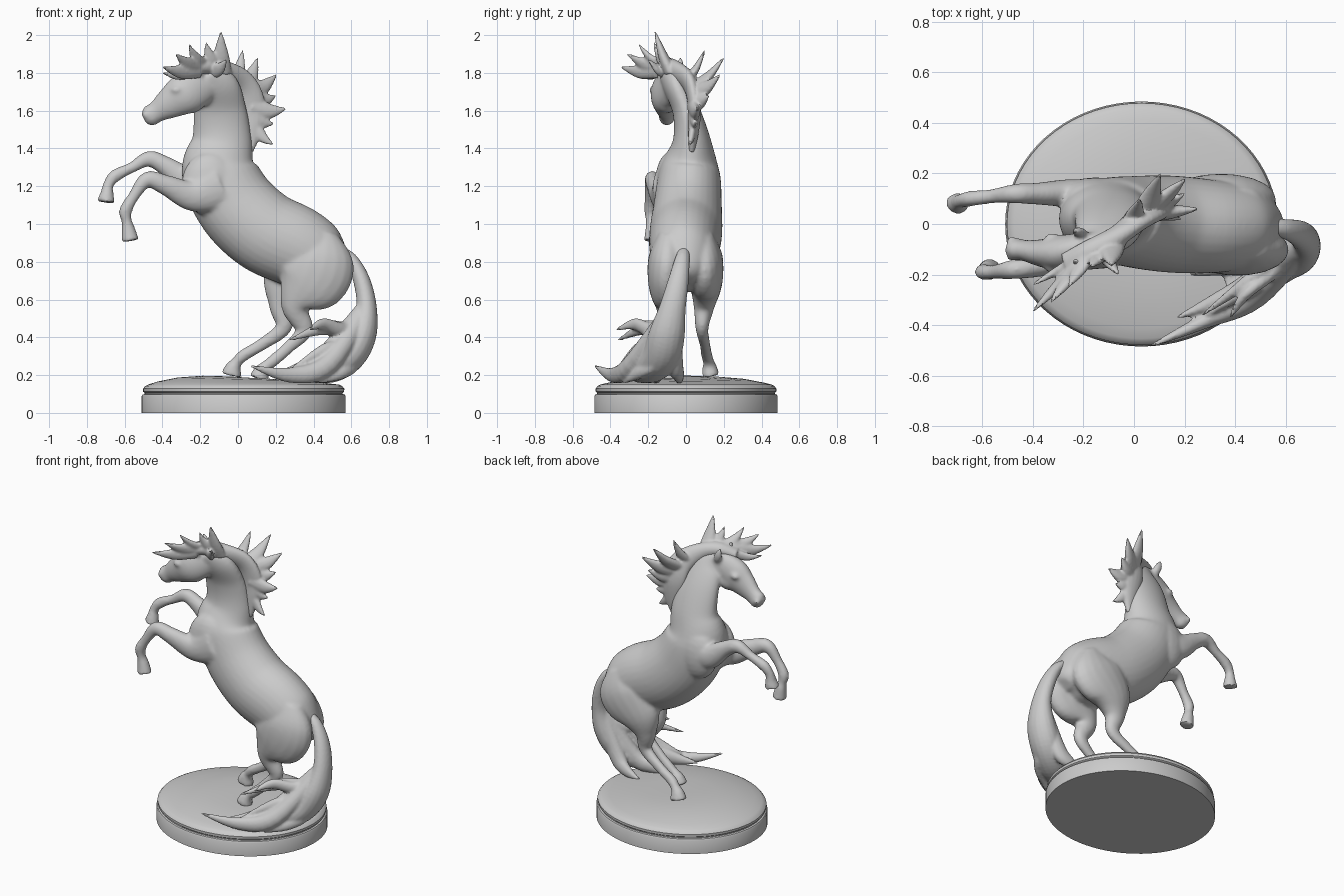
import bpy, bmesh, math
from mathutils import Vector


def spline(pts, steps):
    """Catmull-Rom through rows of (x, y, z, depth, half width)."""
    p = [pts[0]] + list(pts) + [pts[-1]]
    out = []
    for i in range(1, len(p) - 2):
        for s in range(steps):
            t = s / steps
            out.append([0.5 * (2 * b + (c - a) * t + (2 * a - 5 * b + 4 * c - d) * t * t
                               + (3 * b - a - 3 * c + d) * t ** 3)
                        for a, b, c, d in zip(p[i - 1], p[i], p[i + 1], p[i + 2])])
    out.append(list(pts[-1]))
    return out


def loft(bm, pts, steps=6, n=18):
    """Closed tube with elliptical sections; half width lies along y."""
    rows = spline(pts, steps)
    pos = [Vector(r[:3]) for r in rows]
    rings = []
    for i, r in enumerate(rows):
        t = (pos[min(i + 1, len(pos) - 1)] - pos[max(i - 1, 0)]).normalized()
        side = (Vector((0, 1, 0)) - t * t.y).normalized()
        up = t.cross(side)
        rings.append([bm.verts.new(pos[i] + up * r[3] * math.cos(k * math.tau / n)
                                   + side * r[4] * math.sin(k * math.tau / n)) for k in range(n)])
    faces = [bm.faces.new((a[k], a[(k + 1) % n], b[(k + 1) % n], b[k]))
             for a, b in zip(rings, rings[1:]) for k in range(n)]
    faces += [bm.faces.new(rings[0]), bm.faces.new(rings[-1])]
    bmesh.ops.recalc_face_normals(bm, faces=faces)


def ball(bm, c, size):
    vs = bmesh.ops.create_uvsphere(bm, u_segments=20, v_segments=12, radius=1)['verts']
    for v in vs:
        v.co = Vector(c) + Vector(a * b for a, b in zip(v.co, size))


def finish(bm, name, voxel=None, smooth=0):
    me = bpy.data.meshes.new(name)
    bm.to_mesh(me)
    bm.free()
    ob = bpy.data.objects.new(name, me)
    bpy.context.collection.objects.link(ob)
    bpy.ops.object.select_all(action='DESELECT')
    ob.select_set(True)
    bpy.context.view_layer.objects.active = ob
    if voxel:
        m = ob.modifiers.new('fuse', 'REMESH')
        m.mode, m.voxel_size = 'VOXEL', voxel
        if smooth:
            s = ob.modifiers.new('soften', 'SMOOTH')
            s.factor, s.iterations = 0.5, smooth
        bpy.ops.object.convert(target='MESH')
    bpy.ops.object.shade_smooth_by_angle(angle=math.radians(40))
    return ob


# oval base with groove and low mound
bm = bmesh.new()
profile = [(1, 0), (1, .088), (.99, .097), (.97, .1), (.97, .106), (.985, .112), (.987, .128),
           (.965, .142), (.935, .15), (.85, .16), (.65, .178), (.4, .187), (.15, .188)]
n = 72
rings = []
for r, z in profile:
    ring = []
    for k in range(n):
        a = k * math.tau / n
        x = math.cos(a) * r * .54
        tilt = -.03 * x * (1 - r) / .4 if r < .9 else 0
        ring.append(bm.verts.new((x + .03, math.sin(a) * r * .485, z + tilt)))
    rings.append(ring)
for a, b in zip(rings, rings[1:]):
    for k in range(n):
        bm.faces.new((a[k], a[(k + 1) % n], b[(k + 1) % n], b[k]))
bm.faces.new(rings[0][::-1])
bm.faces.new(rings[-1])
finish(bm, 'base')

# horse: trunk and neck
bm = bmesh.new()
loft(bm, [(-.17, -.1, 1.8, .05, .045), (-.115, -.06, 1.73, .115, .062), (-.095, 0, 1.6, .14, .072),
          (-.085, .03, 1.44, .16, .102), (-.1, .02, 1.28, .2, .16), (-.01, .01, 1.1, .215, .18),
          (.14, 0, .96, .22, .192), (.31, -.01, .88, .215, .185), (.43, -.01, .8, .19, .165),
          (.52, -.01, .74, .11, .11), (.55, -.01, .71, .04, .05)], n=32)
# head
loft(bm, [(-.1, -.06, 1.77, .05, .04), (-.19, -.09, 1.735, .1, .058), (-.28, -.115, 1.69, .11, .072),
          (-.36, -.115, 1.64, .085, .056), (-.43, -.105, 1.595, .058, .042), (-.47, -.1, 1.57, .056, .044),
          (-.497, -.097, 1.555, .032, .028)], n=24)
ball(bm, (-.25, -.105, 1.655), (.075, .064, .07))
for s in (-1, 1):
    # brows, nostrils, ears
    ball(bm, (-.325, -.115 + s * .06, 1.71), (.03, .02, .02))
    ball(bm, (-.485, -.098 + s * .032, 1.578), (.019, .018, .02))
    loft(bm, [(-.2, -.09 + s * .045, 1.79, .027, .022), (-.22, -.09 + s * .06, 1.835, .026, .02),
              (-.235, -.09 + s * .06, 1.885, .008, .008)], n=10)
    # shoulders
    ball(bm, (-.15, .01 + s * .095, 1.21), (.15, .08, .17))
# far hind leg
loft(bm, [(.43, .08, .94, .08, .06), (.38, .1, .81, .2, .095), (.275, .105, .68, .155, .085),
          (.235, .095, .56, .072, .055), (.24, .085, .45, .044, .035), (.13, .1, .365, .033, .028),
          (.03, .11, .305, .032, .03), (-.005, .12, .27, .03, .03), (-.025, .125, .24, .043, .039),
          (-.035, .13, .2, .058, .048)])
# near hind leg
loft(bm, [(.45, -.08, .95, .08, .06), (.43, -.1, .82, .19, .098), (.38, -.11, .69, .19, .09),
          (.305, -.1, .56, .078, .06), (.35, -.09, .44, .047, .037), (.27, -.09, .35, .033, .028),
          (.185, -.09, .275, .032, .03), (.15, -.09, .25, .029, .029), (.125, -.09, .22, .042, .04),
          (.11, -.09, .18, .054, .048)])
# raised front legs
loft(bm, [(-.12, .1, 1.24, .12, .07), (-.25, .12, 1.22, .085, .058), (-.38, .12, 1.305, .052, .044),
          (-.47, .12, 1.345, .043, .039), (-.56, .11, 1.3, .029, .029), (-.65, .1, 1.255, .034, .031),
          (-.688, .09, 1.205, .028, .028), (-.693, .085, 1.165, .035, .035), (-.7, .08, 1.115, .05, .044)])
loft(bm, [(-.1, -.1, 1.2, .14, .075), (-.24, -.13, 1.15, .085, .058), (-.38, -.165, 1.205, .055, .045),
          (-.48, -.18, 1.235, .043, .039), (-.55, -.19, 1.15, .03, .029), (-.595, -.19, 1.07, .035, .031),
          (-.59, -.185, 1.02, .028, .028), (-.582, -.18, .98, .035, .035), (-.57, -.18, .91, .048, .043)])
finish(bm, 'horse', .01, 9)

# mane: crest plus flicked locks (root, tip, thickness)
bm = bmesh.new()
loft(bm, [(.065, .03, 1.38, .015, .015), (.07, .04, 1.5, .06, .03), (.06, .045, 1.63, .085, .036),
          (.02, .02, 1.74, .075, .038), (-.07, -.05, 1.81, .055, .042), (-.17, -.11, 1.835, .045, .05),
          (-.27, -.16, 1.81, .03, .045)])
locks = [((.07, .04, 1.54), (.185, .02, 1.42), .04), ((.07, .04, 1.59), (.19, .05, 1.53), .05),
         ((.07, .04, 1.62), (.255, .06, 1.61), .058), ((.06, .04, 1.66), (.2, .12, 1.68), .058),
         ((.05, .04, 1.69), (.205, .18, 1.79), .058), ((.03, .03, 1.71), (.105, .2, 1.88), .055),
         ((-.01, 0, 1.75), (.025, .1, 1.92), .045), ((-.09, -.08, 1.8), (-.09, -.165, 2.02), .058),
         ((-.12, -.1, 1.82), (-.17, -.17, 1.96), .05), ((-.14, -.1, 1.81), (-.06, -.2, 1.87), .045),
         ((-.18, -.12, 1.83), (-.26, -.25, 1.95), .045), ((-.2, -.14, 1.83), (-.33, -.31, 1.9), .05),
         ((-.21, -.15, 1.82), (-.4, -.345, 1.83), .05), ((-.24, -.15, 1.81), (-.4, -.24, 1.8), .035)]
for root, tip, w in locks:
    a, b = Vector(root), Vector(tip)
    m = a.lerp(b, .5) - Vector((0, 0, .018))
    loft(bm, [(*a, w, w * .6), (*m, w * .75, w * .45), (*b, .005, .005)], n=12)
finish(bm, 'mane', .008, 2)

# tail: thick arc from the rump, then locks fanning over the base
bm = bmesh.new()
loft(bm, [(.53, -.01, .86, .03, .03), (.6, -.02, .81, .035, .04), (.655, -.04, .7, .045, .055),
          (.68, -.07, .56, .055, .07), (.655, -.1, .42, .08, .095), (.59, -.13, .31, .09, .1),
          (.5, -.19, .23, .07, .09), (.38, -.26, .19, .03, .05)])
# (middle, late point, tip, thickness)
strands = [((.48, -.29, .26), (.28, -.385, .2), (.06, -.485, .25), .055),
           ((.46, -.24, .29), (.32, -.31, .22), (.17, -.37, .2), .06),
           ((.5, -.14, .26), (.37, -.17, .2), (.22, -.2, .175), .06),
           ((.56, -.06, .28), (.48, -.04, .2), (.36, -.03, .16), .055),
           ((.58, -.18, .36), (.46, -.26, .33), (.29, -.36, .24), .05),
           ((.58, -.12, .44), (.46, -.22, .45), (.27, -.36, .385), .05),
           ((.57, -.17, .44), (.45, -.27, .47), (.38, -.37, .44), .042),
           ((.61, -.14, .3), (.55, -.24, .22), (.43, -.33, .16), .055)]
for a, m, tip, w in strands:
    loft(bm, [(.68, -.07, .56, w * .8, w * .8), (*a, w, w * .8), (*m, w * .75, w * .55),
              (*tip, .006, .006)], n=14)
finish(bm, 'tail', .009, 2)
